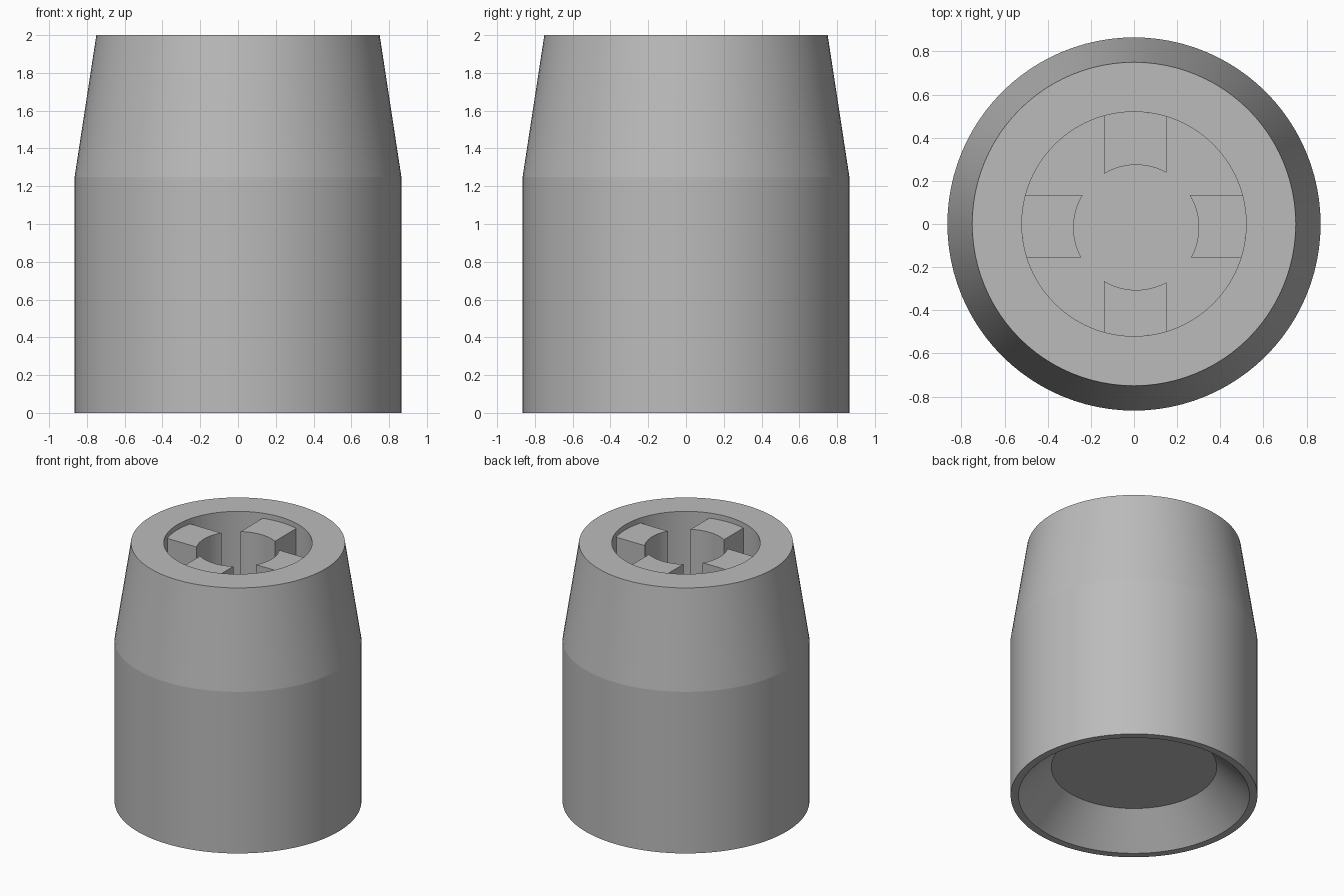
import bpy, bmesh, math
from mathutils import Vector, Matrix

SEGMENTS = 96
SOCKET_RADIUS, SOCKET_FLOOR = 0.52, 1.0
RIB_TOP, RIB_HALF_WIDTH, BORE_RADIUS = 1.96, 0.145, 0.29
BORE_CENTRE = Vector((0.01, -0.016, 0))
RIB_CENTRE = Vector((0.005, -0.01, 0))

cube = bpy.data.objects.get("Cube")
if cube:
    bpy.data.objects.remove(cube, do_unlink=True)

grey = bpy.data.materials.new("plain grey")
grey.use_nodes = True
colour = (0.5, 0.5, 0.5, 1)
grey.diffuse_color = colour
grey.node_tree.nodes["Principled BSDF"].inputs["Base Color"].default_value = colour


def finish(name, bm):
    """Turn a bmesh into a shaded object."""
    bmesh.ops.recalc_face_normals(bm, faces=bm.faces)
    mesh = bpy.data.meshes.new(name)
    bm.to_mesh(mesh)
    bm.free()
    mesh.materials.append(grey)
    obj = bpy.data.objects.new(name, mesh)
    bpy.context.collection.objects.link(obj)
    bpy.ops.object.select_all(action='DESELECT')
    obj.select_set(True)
    bpy.context.view_layer.objects.active = obj
    bpy.ops.object.shade_smooth_by_angle(angle=math.radians(8))
    return obj


def lathe(name, profile):
    """Spin a radius/height profile around the z axis."""
    bm = bmesh.new()
    verts = [bm.verts.new((r, 0, z)) for r, z in profile]
    edges = [bm.edges.new(pair) for pair in zip(verts, verts[1:])]
    bmesh.ops.spin(bm, geom=verts + edges, cent=(0, 0, 0), axis=(0, 0, 1),
                   angle=math.tau, steps=SEGMENTS, use_merge=False)
    bmesh.ops.remove_doubles(bm, verts=bm.verts, dist=0.0001)
    return finish(name, bm)


def arc(radius, centre, turn, steps=12):
    """Points across the rib width on a circle, seen from the rib's own side."""
    c = turn.inverted() @ centre
    offset = turn.inverted() @ RIB_CENTRE
    points = []
    for i in range(steps + 1):
        y = offset.y + RIB_HALF_WIDTH * (2 * i / steps - 1)
        x = c.x + math.sqrt(radius ** 2 - (y - c.y) ** 2)
        points.append(turn @ Vector((x, y, 0)))
    return points


def socket_rib(name, angle):
    """One rib with a curved inner face, standing on the socket floor."""
    turn = Matrix.Rotation(angle, 3, 'Z')
    outline = arc(BORE_RADIUS, BORE_CENTRE, turn)
    outline += reversed(arc(SOCKET_RADIUS, Vector((0, 0, 0)), turn))
    bm = bmesh.new()
    base = bm.faces.new([bm.verts.new((p.x, p.y, SOCKET_FLOOR)) for p in outline])
    result = bmesh.ops.extrude_face_region(bm, geom=[base], use_keep_orig=True)
    top = [v for v in result["geom"] if isinstance(v, bmesh.types.BMVert)]
    bmesh.ops.translate(bm, verts=top, vec=(0, 0, RIB_TOP - SOCKET_FLOOR))
    return finish(name, bm)


# Body: chamfered recess below, straight then tapering wall, socket on top
lathe("knob_body", [
    (0, 0.23), (0.58, 0.23), (0.81, 0), (0.865, 0), (0.865, 1.25), (0.75, 2),
    (SOCKET_RADIUS, 2), (SOCKET_RADIUS, SOCKET_FLOOR), (0, SOCKET_FLOOR),
])

# Four ribs around the bore
for i, side in enumerate(("left", "back", "right", "front")):
    socket_rib(side + "_rib", i * math.pi / 2)
